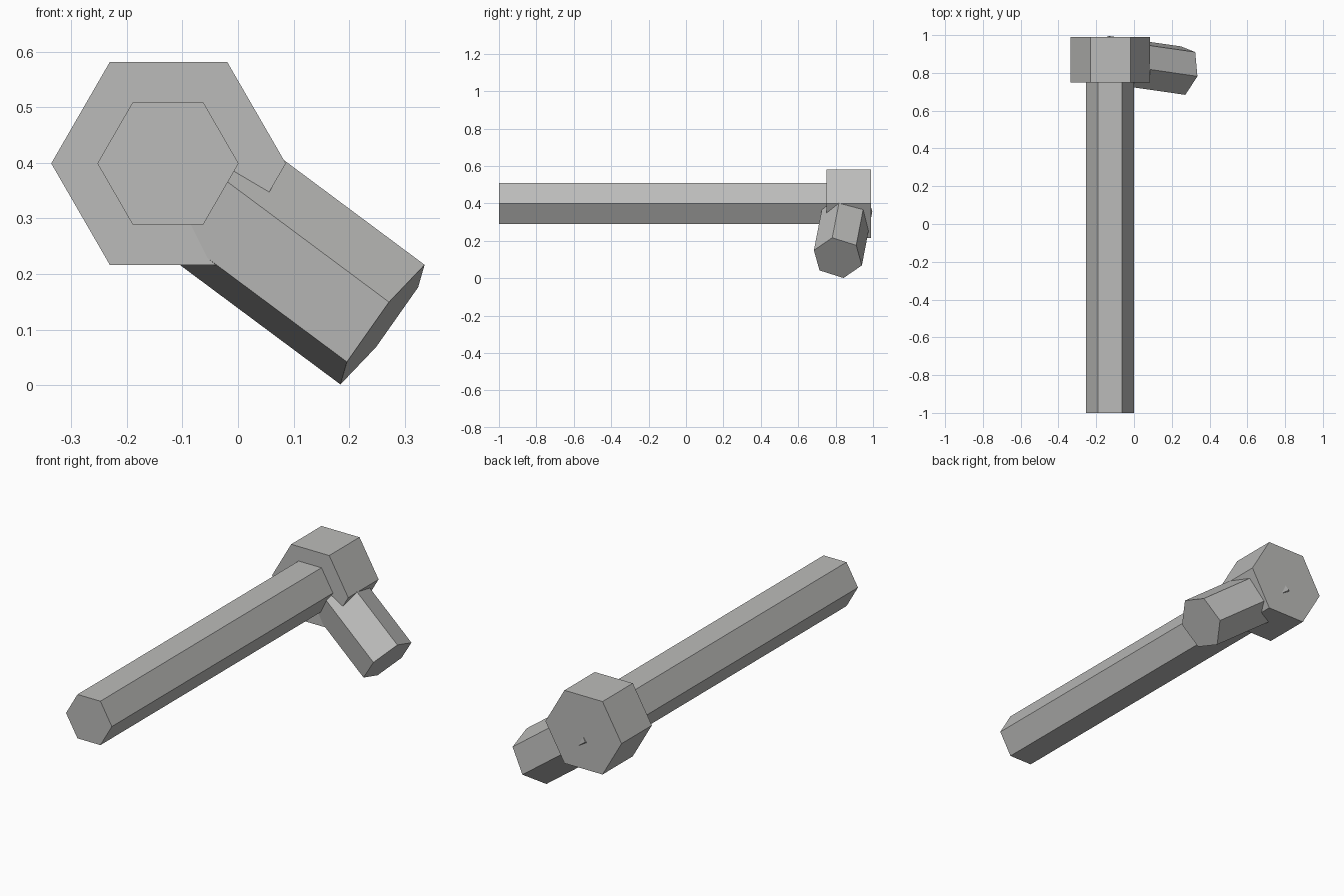
import bpy, bmesh, math
from mathutils import Vector

if "Cube" in bpy.data.objects:
    bpy.data.objects.remove(bpy.data.objects["Cube"])

grey = bpy.data.materials.new("plain grey")
grey.diffuse_color = (0.5, 0.5, 0.49, 1)
grey.use_nodes = True
grey.node_tree.nodes["Principled BSDF"].inputs["Base Color"].default_value = grey.diffuse_color


def hex_prism(name, start, end, radius, corner):
    """Six-sided bar from start to end; one corner points along 'corner'."""
    start, end = Vector(start), Vector(end)
    axis = (end - start).normalized()
    u = Vector(corner)
    u = (u - axis * u.dot(axis)).normalized()
    v = axis.cross(u)
    bm = bmesh.new()
    rings = []
    for centre in (start, end):
        rings.append([bm.verts.new(centre + radius * (math.cos(a) * u + math.sin(a) * v))
                      for a in (i * math.pi / 3 for i in range(6))])
    for i in range(6):
        j = (i + 1) % 6
        bm.faces.new((rings[0][i], rings[0][j], rings[1][j], rings[1][i]))
    bm.faces.new(rings[0][::-1])
    bm.faces.new(rings[1])
    bmesh.ops.recalc_face_normals(bm, faces=bm.faces)
    mesh = bpy.data.meshes.new(name)
    bm.to_mesh(mesh)
    bm.free()
    mesh.materials.append(grey)
    obj = bpy.data.objects.new(name, mesh)
    bpy.context.collection.objects.link(obj)
    return obj


# Long bar and thicker head share one axis
hex_prism("long_bar", (-0.126, -1, 0.399), (-0.126, 0.76, 0.399), 0.127, (1, 0, 0))
hex_prism("head", (-0.125, 0.75, 0.399), (-0.125, 0.99, 0.399), 0.211, (1, 0, 0))

# Short angled grip, its inner corner just breaking through the head's rear face
tip = Vector((0.26, 0.812, 0.109))
direction = Vector((0.797, -0.115, -0.593)).normalized()
hex_prism("angled_grip", tip - direction * 0.485, tip, 0.135, (0.075, -0.03, 0.108))
